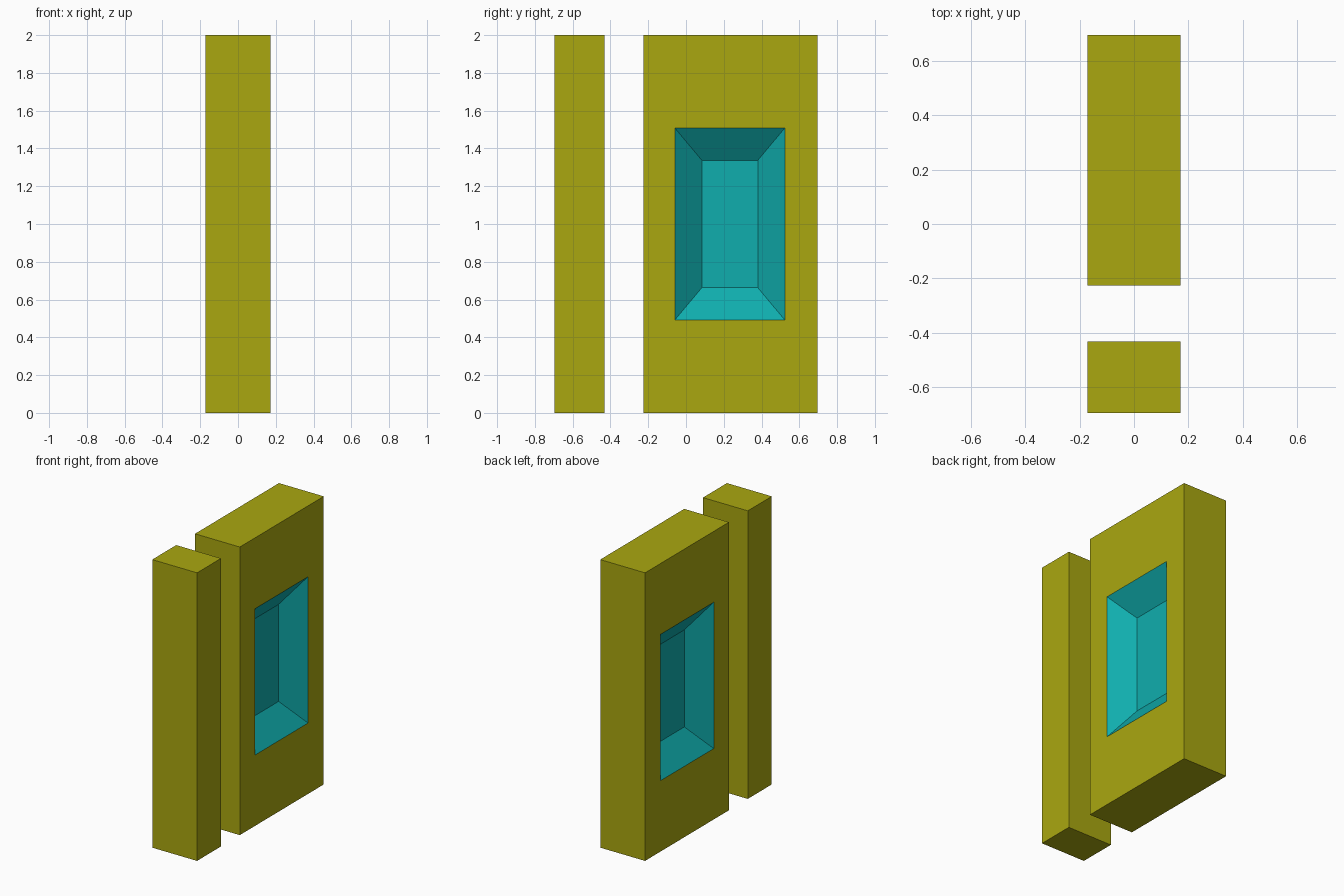
import bpy
import bmesh

if "Cube" in bpy.data.objects:
    bpy.data.objects.remove(bpy.data.objects["Cube"])

HALF = 0.172      # half thickness in x
FLOOR = 0.046     # half distance between the two recess floors


def material(name, color):
    m = bpy.data.materials.new(name)
    m.diffuse_color = color
    m.use_nodes = True
    m.node_tree.nodes["Principled BSDF"].inputs["Base Color"].default_value = m.diffuse_color
    return m


olive = material("olive", (0.40, 0.39, 0.005, 1))
teal = material("teal", (0.005, 0.42, 0.42, 1))


def ring_solid(name, rings, teal_spans=()):
    """Skin a row of rectangles (x, y0, y1, z0, z1) and cap both ends."""
    bm = bmesh.new()
    loops = [[bm.verts.new((x, y, z)) for y, z in ((y0, z0), (y1, z0), (y1, z1), (y0, z1))]
             for x, y0, y1, z0, z1 in rings]
    caps = [bm.faces.new(loops[0]), bm.faces.new(loops[-1])]
    for f in caps:
        f.material_index = 1 if teal_spans else 0
    for i, (a, b) in enumerate(zip(loops, loops[1:])):
        for k in range(4):
            n = (k + 1) % 4
            f = bm.faces.new((a[k], a[n], b[n], b[k]))
            f.material_index = 1 if i in teal_spans else 0
    bmesh.ops.recalc_face_normals(bm, faces=bm.faces)
    mesh = bpy.data.meshes.new(name)
    bm.to_mesh(mesh)
    bm.free()
    mesh.materials.append(olive)
    mesh.materials.append(teal)
    obj = bpy.data.objects.new(name, mesh)
    bpy.context.collection.objects.link(obj)
    return obj


# Narrow post
post = (-0.695, -0.432, 0, 2)
ring_solid("narrow_post", [(-HALF, *post), (HALF, *post)])

# Wide slab with a bevelled recess on both broad sides
outer = (-0.226, 0.695, 0, 2)
rim = (-0.059, 0.523, 0.492, 1.508)
floor = (0.084, 0.380, 0.663, 1.337)
half = [(FLOOR, *floor), (HALF, *rim), (HALF, *outer)]
mirrored = [(-r[0], *r[1:]) for r in half]
ring_solid("recessed_slab", mirrored + half[::-1], teal_spans=(0, 4))
